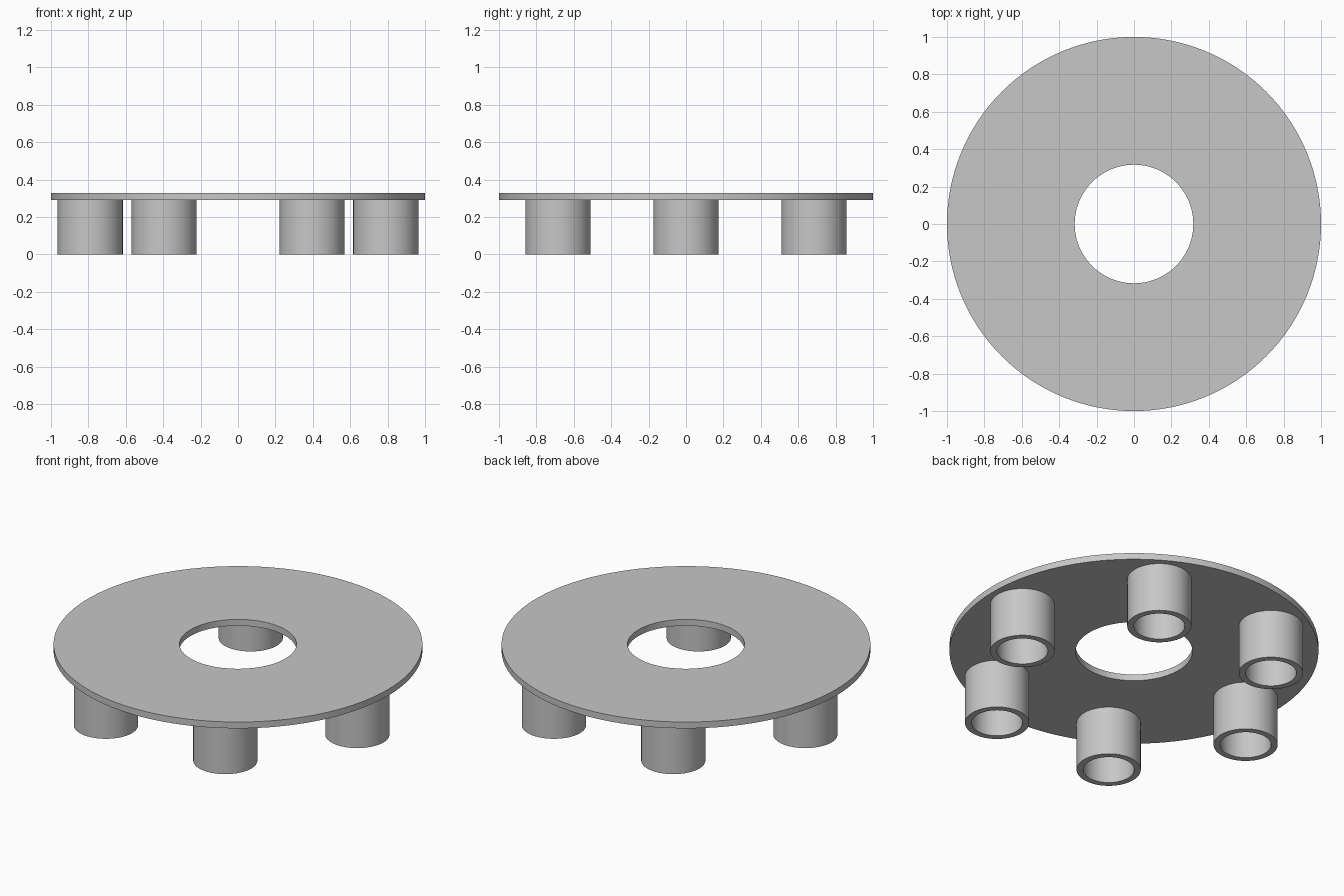
import bpy
import bmesh
from math import cos, sin, radians, tau
from mathutils import Vector

cube = bpy.data.objects.get("Cube")
if cube:
    bpy.data.objects.remove(cube, do_unlink=True)

# Single light grey material
grey = bpy.data.materials.new("light grey")
grey.use_nodes = True
colour = (0.57, 0.57, 0.57, 1)
grey.diffuse_color = colour
grey.node_tree.nodes["Principled BSDF"].inputs["Base Color"].default_value = colour


def ring(name, inner, outer, bottom, top, sides, location=(0, 0, 0)):
    """Closed ring made by spinning a rectangular section around z."""
    bm = bmesh.new()
    section = [(inner, bottom), (outer, bottom), (outer, top), (inner, top)]
    verts = [bm.verts.new((r, 0, z)) for r, z in section]
    edges = [bm.edges.new((verts[i - 1], verts[i])) for i in range(4)]
    bmesh.ops.spin(bm, geom=verts + edges, cent=(0, 0, 0), axis=(0, 0, 1),
                   angle=tau, steps=sides, use_merge=True)
    bmesh.ops.remove_doubles(bm, verts=bm.verts[:], dist=0.0001)
    bmesh.ops.recalc_face_normals(bm, faces=bm.faces[:])
    mesh = bpy.data.meshes.new(name)
    bm.to_mesh(mesh)
    bm.free()
    mesh.materials.append(grey)
    obj = bpy.data.objects.new(name, mesh)
    obj.location = location
    bpy.context.collection.objects.link(obj)
    bpy.ops.object.select_all(action="DESELECT")
    obj.select_set(True)
    bpy.context.view_layer.objects.active = obj
    bpy.ops.object.shade_smooth_by_angle(angle=radians(30))
    return obj


# Flat disc with a central hole
ring("top_plate", 0.317, 1.0, 0.292, 0.33, 128)

# Six hollow feet evenly spaced under the disc
for i in range(6):
    direction = Vector((cos(i * tau / 6), sin(i * tau / 6), 0))
    ring(f"tube_foot_{i + 1}", 0.138, 0.174, 0, 0.292, 64, direction * 0.79)
